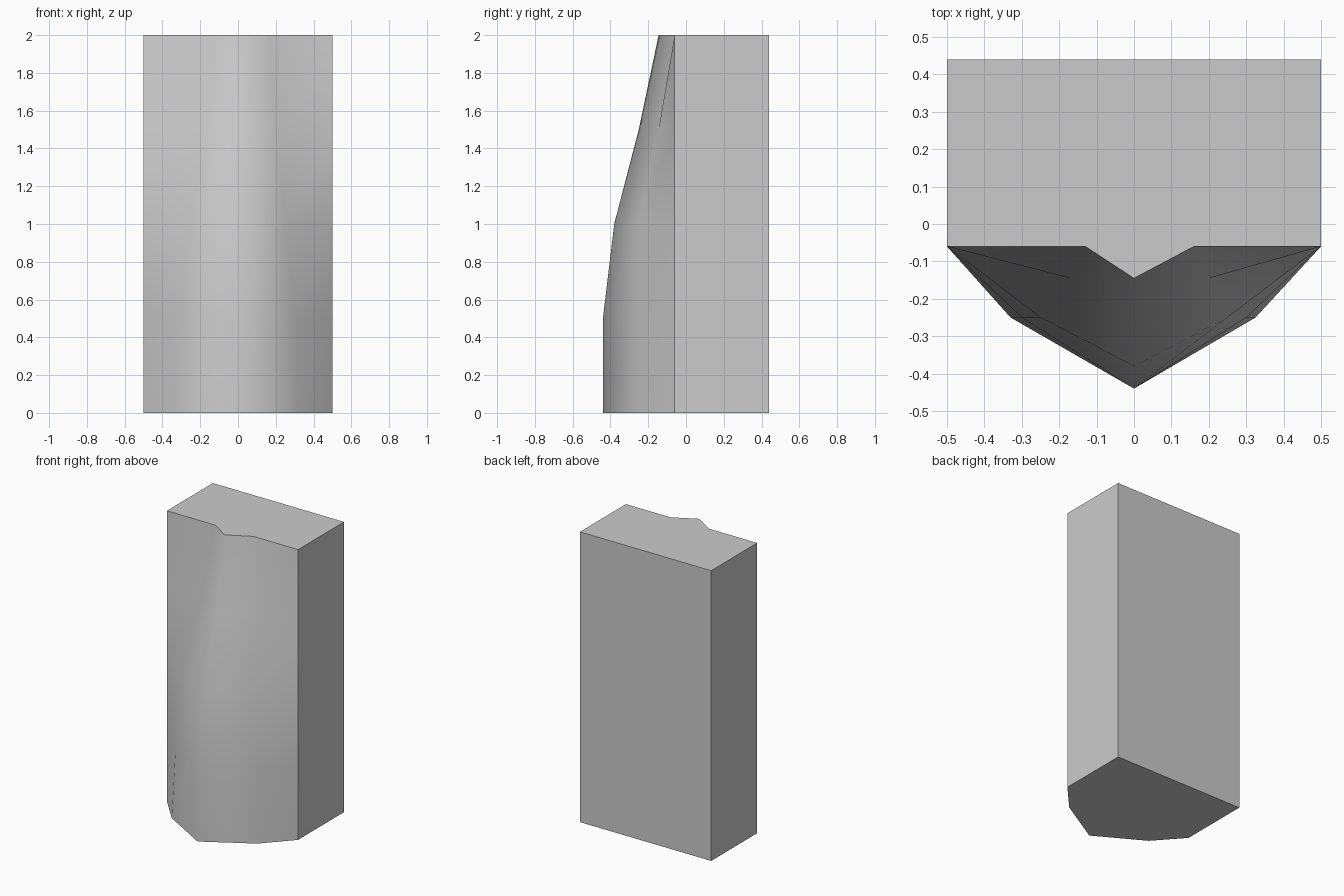
import bpy, bmesh

if "Cube" in bpy.data.objects:
    bpy.data.objects.remove(bpy.data.objects["Cube"])

HALF, EDGE_Y, BACK_Y = 0.5, -0.06, 0.44

# Front relief per level: z, left shoulder, ridge depth, right shoulder
levels = [
    (0.0, (-0.33, -0.25), -0.44, (0.325, -0.25)),
    (0.5, (-0.30, -0.25), -0.44, (0.30, -0.25)),
    (1.0, (-0.25, -0.25), -0.38, (0.25, -0.25)),
    (1.5, (-0.17, -0.145), -0.25, (0.20, -0.145)),
    (2.0, (-0.13, -0.06), -0.145, (0.16, -0.06)),
]

bm = bmesh.new()
rings = []
for z, left, ridge, right in levels:
    outline = [(-HALF, EDGE_Y), left, (0, ridge), right, (HALF, EDGE_Y)]
    # back corners are only needed at the top and bottom
    if z in (0.0, 2.0):
        outline += [(HALF, BACK_Y), (-HALF, BACK_Y)]
    rings.append([bm.verts.new((x, y, z)) for x, y in outline])

# Smooth rock front
front = []
for low, high in zip(rings, rings[1:]):
    for i in range(4):
        f = bm.faces.new((low[i], low[i + 1], high[i + 1], high[i]))
        f.smooth = True
        front.append(f)

# Flat back, sides, top and bottom
bottom, top = rings[0], rings[-1]
bm.faces.new(bottom[::-1])
bm.faces.new(top)
bm.faces.new((bottom[5], bottom[6], top[6], top[5]))
bm.faces.new([r[4] for r in rings[::-1]] + [bottom[5], top[5]])
bm.faces.new([r[0] for r in rings] + [top[6], bottom[6]])
bmesh.ops.recalc_face_normals(bm, faces=bm.faces)

# Keep the border of the rock front crisp
for e in bm.edges:
    e.smooth = all(f.smooth for f in e.link_faces)

mesh = bpy.data.meshes.new("cliff_block")
bm.to_mesh(mesh)
bm.free()
bpy.context.collection.objects.link(bpy.data.objects.new("cliff_block", mesh))
